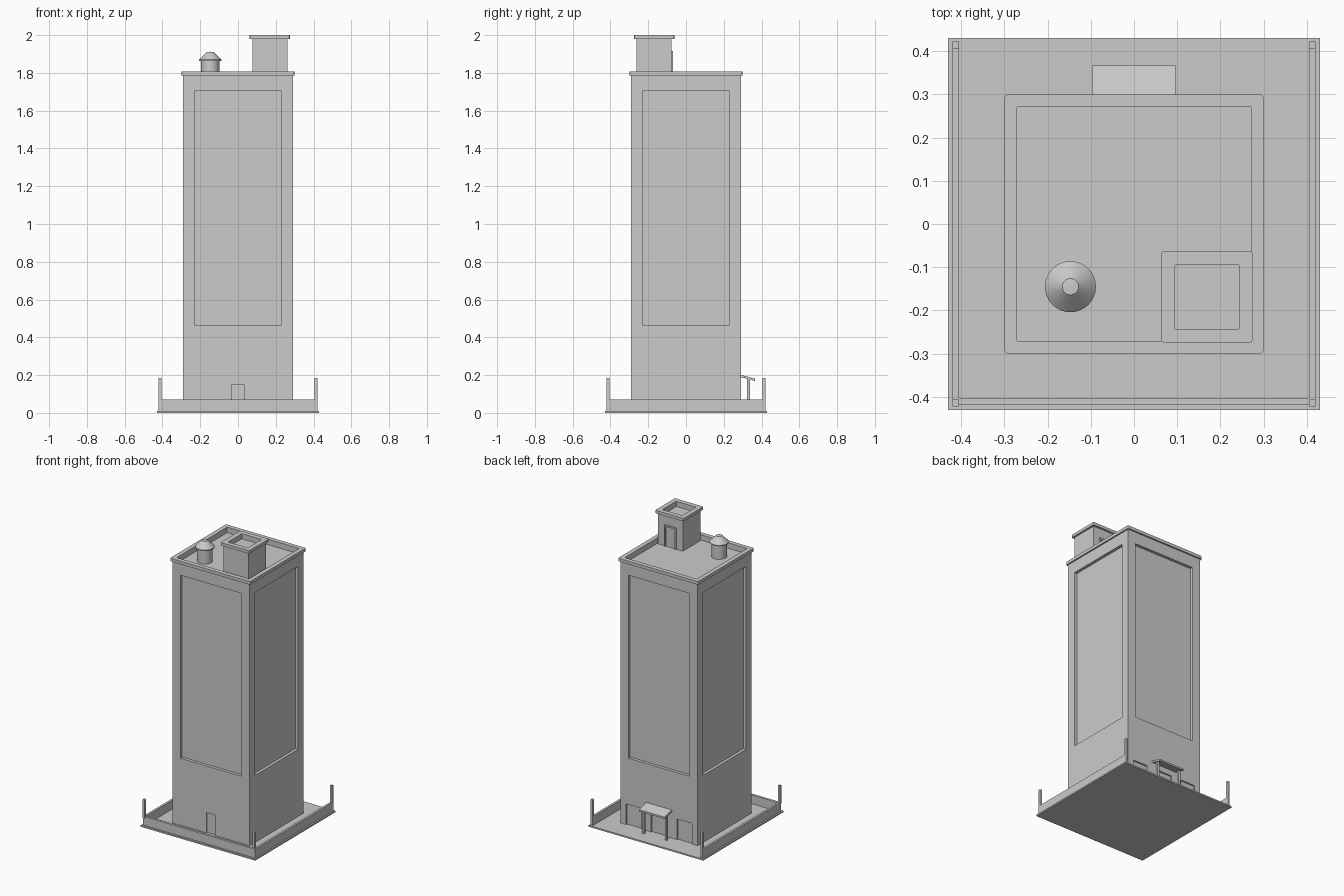
import bpy, bmesh, math
from mathutils import Matrix, Vector

if "Cube" in bpy.data.objects:
    bpy.data.objects.remove(bpy.data.objects["Cube"])

stone = bpy.data.materials.new("plain_grey")
stone.diffuse_color = (0.6, 0.6, 0.6, 1)
stone.use_nodes = True
stone.node_tree.nodes["Principled BSDF"].inputs["Base Color"].default_value = stone.diffuse_color


def finish(name, bm):
    bmesh.ops.recalc_face_normals(bm, faces=bm.faces)
    me = bpy.data.meshes.new(name)
    bm.to_mesh(me)
    bm.free()
    me.materials.append(stone)
    ob = bpy.data.objects.new(name, me)
    bpy.context.collection.objects.link(ob)
    return ob


def add_box(bm, x0, x1, y0, y1, z0, z1):
    size = Vector((x1 - x0, y1 - y0, z1 - z0))
    mid = Vector((x0 + x1, y0 + y1, z0 + z1)) / 2
    bmesh.ops.create_cube(bm, size=1, matrix=Matrix.Translation(mid) @ Matrix.Diagonal((*size, 1)))


def boxes(name, *dims, chamfer=0):
    bm = bmesh.new()
    for d in dims:
        add_box(bm, *d)
    if chamfer:
        edges = [e for e in bm.edges if abs(e.verts[0].co.z - e.verts[1].co.z) > 1e-4]
        bmesh.ops.bevel(bm, geom=edges, offset=chamfer, segments=2, profile=0.5, affect='EDGES')
    return finish(name, bm)


def carve(ob, *dims):
    cutter = boxes("cutter", *dims)
    cutter.hide_render = True
    mod = ob.modifiers.new("carve", 'BOOLEAN')
    mod.operation = 'DIFFERENCE'
    mod.solver = 'EXACT'
    mod.object = cutter
    bpy.context.view_layer.objects.active = ob
    bpy.ops.object.modifier_apply(modifier=mod.name)
    bpy.data.objects.remove(cutter)


# Ground slab, low walls on three sides, corner posts
boxes("ground_slab", (-.43, .43, -.43, .43, 0, .01))
boxes("front_wall", (-.405, .405, -.418, -.402, .01, .07))
for n, s in (("left", -1), ("right", 1)):
    xs = sorted((s * .405, s * .42))
    boxes(n + "_wall", (*xs, -.42, .422, .01, .07))
    for m, t in (("front", -1), ("back", 1)):
        ys = sorted((t * .406, t * .422))
        boxes(n + "_" + m + "_post", (*xs, *ys, .06, .185))

# Tower with recessed facade panels, doorways and sunken roof
W, D = .29, .02
tower = boxes("tower", (-W, W, -W, W, .005, 1.79))
carve(tower,
      (-.23, .23, -.4, -W + D, .465, 1.705),
      (-.23, .23, W - D, .4, .465, 1.705),
      (-.4, -W + D, -.23, .23, .465, 1.705),
      (W - D, .4, -.23, .23, .465, 1.705),
      (-.27, .27, -.27, .27, 1.77, 1.9),
      (-.035, .035, -.4, -W + .01, .01, .148),
      (-.06, .06, W - .01, .4, .01, .15),
      (-.248, -.136, W - .01, .4, .01, .15),
      (.136, .248, W - .01, .4, .01, .15))

# Roof parapet
parapet = boxes("roof_parapet", (-.3, .3, -.3, .3, 1.786, 1.807), chamfer=.009)
carve(parapet, (-.27, .27, -.27, .27, 1.7, 1.9))

# Stair house on the roof with its cap and door frame
house = boxes("stair_house", (.076, .262, -.262, -.076, 1.765, 1.985))
carve(house, (.095, .243, -.243, -.095, 1.965, 2.1))
cap = boxes("stair_house_cap", (.062, .275, -.275, -.062, 1.98, 2), chamfer=.009)
carve(cap, (.095, .243, -.243, -.095, 1.9, 2.1))
boxes("stair_door_frame",
      (.124, .134, -.08, -.069, 1.77, 1.905),
      (.204, .214, -.08, -.069, 1.77, 1.905),
      (.124, .214, -.08, -.069, 1.905, 1.915))

# Water tank: profile spun round its axis
bm = bmesh.new()
profile = [(0, 1.765), (.048, 1.765), (.048, 1.864), (.059, 1.864),
           (.059, 1.87), (.019, 1.91), (0, 1.912)]
vs = [bm.verts.new((r, 0, z)) for r, z in profile]
es = [bm.edges.new(p) for p in zip(vs, vs[1:])]
bmesh.ops.spin(bm, geom=vs + es, cent=(0, 0, 0), axis=(0, 0, 1), angle=2 * math.pi, steps=32)
bmesh.ops.remove_doubles(bm, verts=bm.verts, dist=1e-4)
tank = finish("water_tank", bm)
tank.location = (-.147, -.145, 0)
bpy.ops.object.select_all(action='DESELECT')
tank.select_set(True)
bpy.context.view_layer.objects.active = tank
bpy.ops.object.shade_smooth_by_angle(angle=math.radians(30))

# Sloped entrance canopy on two posts
bm = bmesh.new()
add_box(bm, -.097, .096, .28, .366, .192, .204)
for v in bm.verts:
    v.co.z -= (v.co.y - .28) * .27
finish("entrance_canopy", bm)
for n, s in (("left", -1), ("right", 1)):
    boxes(n + "_canopy_post", (s * .085 - .007, s * .085 + .007, .324, .338, .01, .185))
